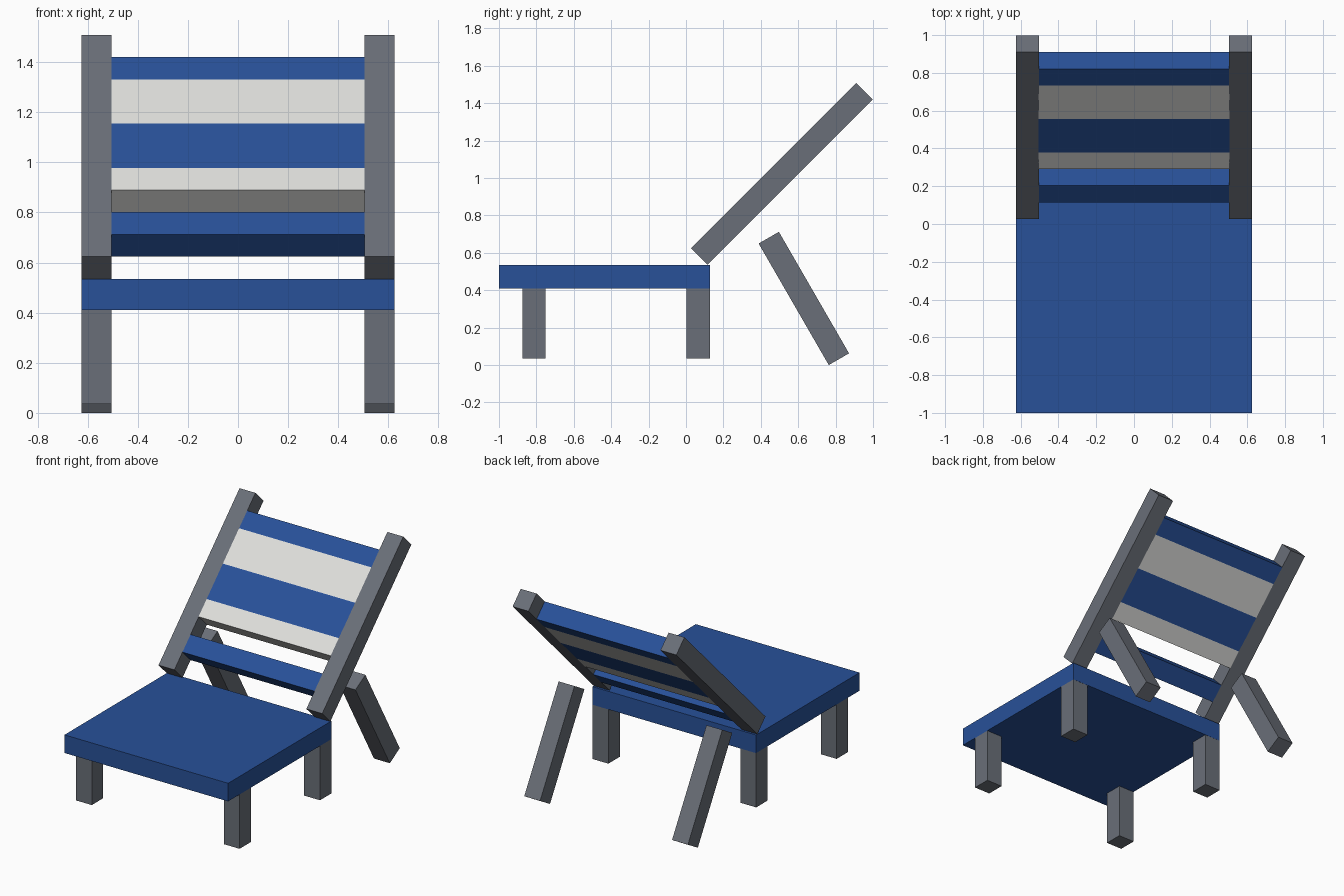
import bpy, bmesh
from math import radians
from mathutils import Matrix, Vector

if "Cube" in bpy.data.objects:
    bpy.data.objects.remove(bpy.data.objects["Cube"])


def material(name, rgb):
    m = bpy.data.materials.new(name)
    lin = [((c / 255 + 0.055) / 1.055) ** 2.4 for c in rgb]
    m.diffuse_color = (*lin, 1)
    m.use_nodes = True
    m.node_tree.nodes["Principled BSDF"].inputs["Base Color"].default_value = m.diffuse_color
    return m


BLUE = material("blue fabric", (40, 81, 153))
WHITE = material("off white fabric", (223, 223, 220))
GREY = material("grey wood", (106, 111, 120))
T = 0.125  # thickness of every beam


def box(name, size, centre, mats, tilt=0.0, cuts=(), rule=None):
    """Box tilted about x; optional cuts along local z and a colour rule by local height."""
    bm = bmesh.new()
    bmesh.ops.create_cube(bm, size=1, matrix=Matrix.Diagonal((*size, 1)))
    for z in cuts:
        bmesh.ops.bisect_plane(bm, geom=bm.verts[:] + bm.edges[:] + bm.faces[:],
                               plane_co=(0, 0, z), plane_no=(0, 0, 1))
    if rule:
        for f in bm.faces:
            f.material_index = rule(f.calc_center_median().z)
    bm.transform(Matrix.Translation(centre) @ Matrix.Rotation(radians(tilt), 4, 'X'))
    mesh = bpy.data.meshes.new(name)
    bm.to_mesh(mesh)
    bm.free()
    for m in mats:
        mesh.materials.append(m)
    ob = bpy.data.objects.new(name, mesh)
    bpy.context.collection.objects.link(ob)
    return ob


# Seat slab
box("seat", (1.25, 1.128, T), (0, -0.436, 0.4725), [BLUE])

# Backrest frame: centre and the upward direction of the 45 degree lean
back = Vector((0, 0.512, 1.022))
up = Vector((0, 1, 1)).normalized()

for side, sx in (("left", -0.5645), ("right", 0.5645)):
    # Short legs, uprights and sloping rear props
    box("front_leg_" + side, (0.121, T, 0.375), (sx, -0.8125, 0.2225), [GREY])
    box("rear_leg_" + side, (0.121, T, 0.375), (sx, 0.0645, 0.2225), [GREY])
    box("back_post_" + side, (0.121, T, 1.25), back + Vector((sx, 0, 0)), [GREY], -45)
    box("prop_" + side, (0.121, T, 0.75), (sx, 0.63, 0.356), [GREY], 30)

# Striped back panel: blue, white, blue, white from the top
box("back_panel", (1.01, T, 0.75), back + up * 0.125, [BLUE, WHITE], -45,
    cuts=(-0.25, 0.0, 0.25),
    rule=lambda z: 0 if z > 0.25 or -0.25 < z < 0 else 1)

# Lower slat
box("lower_slat", (1.01, T, T), back - up * 0.4375, [BLUE], -45)
